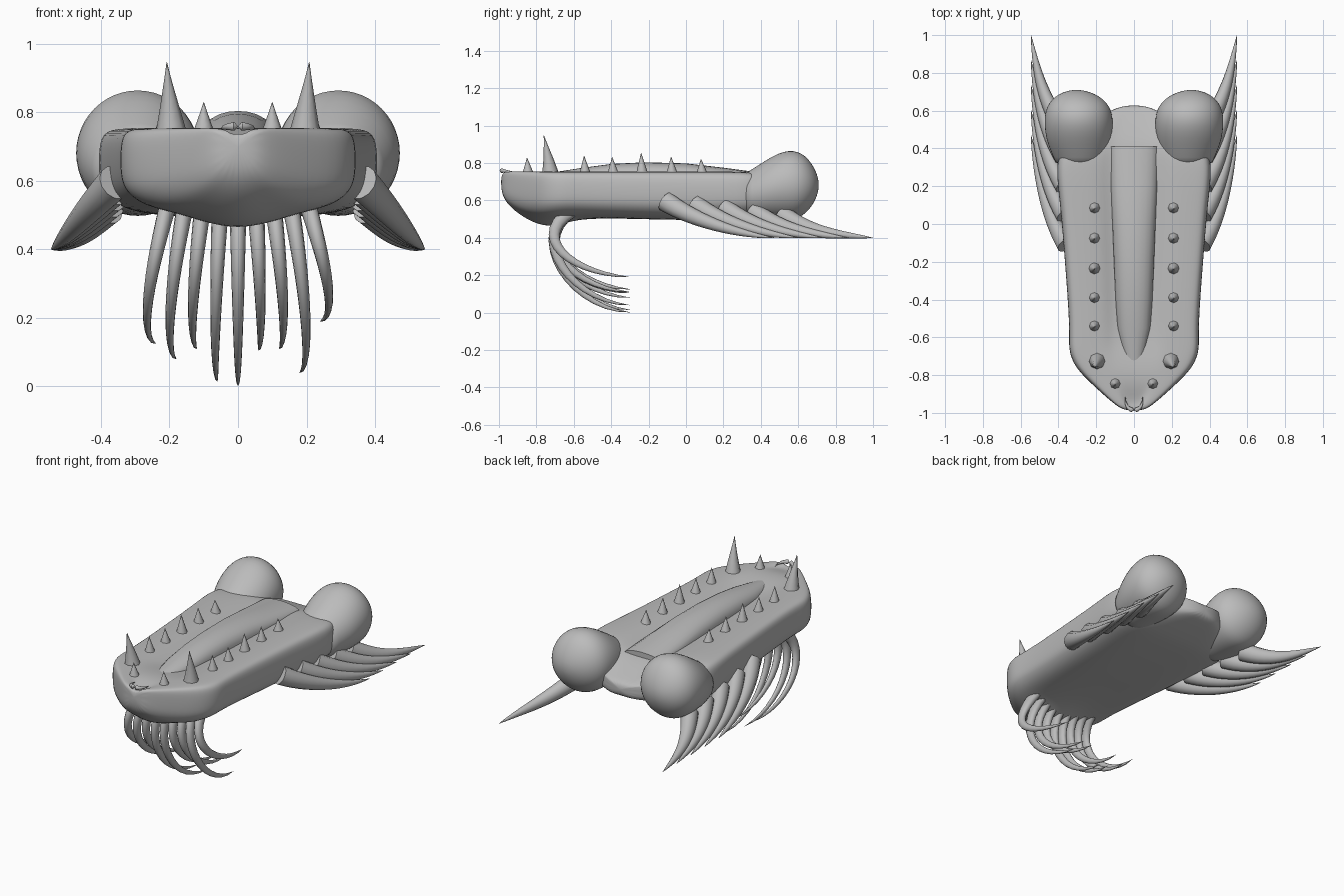
import bpy, bmesh, math
from mathutils import Vector

cube = bpy.data.objects.get("Cube")
if cube:
    bpy.data.objects.remove(cube)

grey = bpy.data.materials.new("plain grey")
grey.use_nodes = True
COLOUR = (0.5, 0.5, 0.5, 1)
grey.diffuse_color = COLOUR
grey.node_tree.nodes["Principled BSDF"].inputs["Base Color"].default_value = COLOUR


def loft(name, rings, subdiv=0, sharp=60):
    """Skin a list of equal-length point rings, with closed ends."""
    bm = bmesh.new()
    rows = [[bm.verts.new(p) for p in ring] for ring in rings]
    n = len(rows[0])
    for a, b in zip(rows, rows[1:]):
        for i in range(n):
            j = (i + 1) % n
            bm.faces.new((a[i], a[j], b[j], b[i]))
    bm.faces.new(rows[0])
    bm.faces.new(rows[-1])
    bmesh.ops.recalc_face_normals(bm, faces=bm.faces)
    mesh = bpy.data.meshes.new(name)
    bm.to_mesh(mesh)
    bm.free()
    for p in mesh.polygons:
        p.use_smooth = True
    mesh.set_sharp_from_angle(angle=math.radians(sharp))
    mesh.materials.append(grey)
    ob = bpy.data.objects.new(name, mesh)
    bpy.context.collection.objects.link(ob)
    if subdiv:
        mod = ob.modifiers.new("Smooth", "SUBSURF")
        mod.levels = mod.render_levels = subdiv
    return ob


def spine(name, ctrl, rx, rz, power=0.8, steps=14, sides=12):
    """Tapered horn along a cubic curve given by four control points."""
    a, b, c, d = (Vector(p) for p in ctrl)
    rings = []
    for k in range(steps + 1):
        t = k / steps
        u = 1 - t
        pos = a * u**3 + b * 3 * u * u * t + c * 3 * u * t * t + d * t**3
        tan = ((b - a) * u * u + (c - b) * 2 * u * t + (d - c) * t * t).normalized()
        ax = Vector((1, 0, 0))
        ax = (ax - tan * ax.dot(tan)).normalized()
        az = tan.cross(ax)
        f = max(u**power, 0.015)
        rings.append([pos + ax * rx * f * math.cos(q) + az * rz * f * math.sin(q)
                      for q in (math.tau * s / sides for s in range(sides))])
    return loft(name, rings)


# Jaw: flat top with a central channel, rounded flanks and a deep chin
def jaw_ring(y, w, top, bottom, chin, groove):
    h = top - bottom
    half = [(0, top - groove), (.33 * w, top - groove), (.46 * w, top), (.85 * w, top),
            (.96 * w, top - .04 * h), (w, top - .2 * h), (w, top - .6 * h),
            (.95 * w, bottom + .22 * h), (.8 * w, bottom + .05 * h),
            (.5 * w, bottom - .2 * chin), (.25 * w, bottom - .75 * chin), (0, bottom - chin)]
    other = [(-x, z) for x, z in half[-2:0:-1]]
    return [(x, y, z) for x, z in half + other]


jaw_sections = [
    (-.99, .05, .75, .64, 0, 0), (-.95, .11, .755, .58, .01, .03),
    (-.86, .21, .755, .53, .03, 0), (-.76, .315, .755, .51, .055, 0),
    (-.66, .35, .755, .515, .05, .015), (-.56, .338, .755, .515, .005, .03),
    (-.15, .37, .755, .497, 0, .035), (.1, .39, .755, .495, 0, .035),
    (.33, .42, .755, .5, 0, .03), (.41, .37, .74, .51, 0, .02),
    (.5, .27, .70, .53, 0, .01), (.58, .17, .66, .55, 0, 0), (.63, .06, .64, .57, 0, 0)]
loft("jaw", [jaw_ring(*s) for s in jaw_sections], subdiv=2, sharp=180)

# Tongue: long low dome lying in the channel
tongue_sections = [(-.77, .03, .742), (-.7, .06, .752), (-.55, .09, .775), (-.4, .1, .795),
                   (-.22, .108, .804), (0, .117, .798), (.2, .126, .775), (.41, .132, .747)]
tongue_rings = []
for y, w, top in tongue_sections:
    arc = [math.pi * k / 12 for k in range(13)]
    tongue_rings.append([(w * math.cos(a), y, .69 + (top - .69) * math.sin(a) ** .6)
                         for a in arc])
loft("tongue", tongue_rings, sharp=50)

# Raised lip at the tip of the snout
arch = [(.05, -.92, .75), (.05, -1.007, .762), (-.05, -1.007, .762), (-.05, -.92, .75)]
mid = Vector((0, -.985, .759))
for side, s in (("left", 1), ("right", -1)):
    spine(f"snout_lip_{side}", [mid, mid + Vector((.03 * s, 0, 0)),
          (.05 * s, -.96, .757), (.045 * s, -.91, .75)], .014, .014, steps=8)

# Hinge bulbs: (y, centre x, half width, top, bottom)
bulb_sections = [
    (.3, .285, .125, .74, .52), (.35, .285, .14, .765, .505), (.42, .29, .168, .812, .5),
    (.49, .292, .181, .853, .496), (.55, .293, .183, .87, .495), (.6, .294, .176, .862, .503),
    (.64, .296, .155, .838, .53), (.675, .3, .12, .795, .57), (.7, .303, .07, .745, .62),
    (.71, .305, .02, .7, .665)]
teeth = [(.1, -.845, .03, .83), (.21, -.54, .03, .84), (.21, -.39, .03, .832),
         (.21, -.235, .032, .855), (.21, -.075, .03, .835), (.21, .085, .03, .822)]

for side, s in (("left", 1), ("right", -1)):
    rings = []
    for y, cx, w, top, bottom in bulb_sections:
        rings.append([(s * (cx + w * math.cos(a)), y,
                       (top + bottom) / 2 + (top - bottom) / 2 * math.sin(a))
                      for a in (math.tau * k / 24 for k in range(24))])
    loft(f"hinge_bulb_{side}", rings, subdiv=1)

    # Teeth along the rim, with one large fang per side
    for i, (x, y, r, z) in enumerate(teeth):
        base, tip = Vector((s * x, y, .745)), Vector((s * x, y - .005, z))
        spine(f"tooth_{side}_{i + 1}", [base, base.lerp(tip, .33), base.lerp(tip, .67), tip],
              r, r, power=1, steps=4, sides=8)
    spine(f"fang_{side}", [(s * .195, -.725, .735), (s * .198, -.73, .8),
          (s * .204, -.745, .87), (s * .208, -.76, .947)], .047, .047, 1, 6, 8)

    # Swept-back flank spines
    for i in range(5):
        root = Vector((.36 + .005 * i, -.11 + .155 * i, .595 - .018 * i))
        tip = Vector((.545, .47 + .1325 * i, .4))
        ctrl = [root, root + Vector((.1, .15, -.1)), tip + Vector((-.03, -.2, .02)), tip]
        spine(f"flank_spine_{side}_{i + 1}", [(s * p.x, p.y, p.z) for p in ctrl], .05, .055)

# Beard of curved spines under the chin
tip_heights = [.125, .08, .11, .015, .002, .105, .11, .04, .19]
for k, z in enumerate(tip_heights):
    i = k - 4
    spine(f"beard_spine_{k + 1}", [(.05 * i, -.61, .545), (.06 * i, -.84, .4),
          (.075 * i, -.62, z + .02), (.06 * i, -.3, z)], .026, .036, power=.65)
